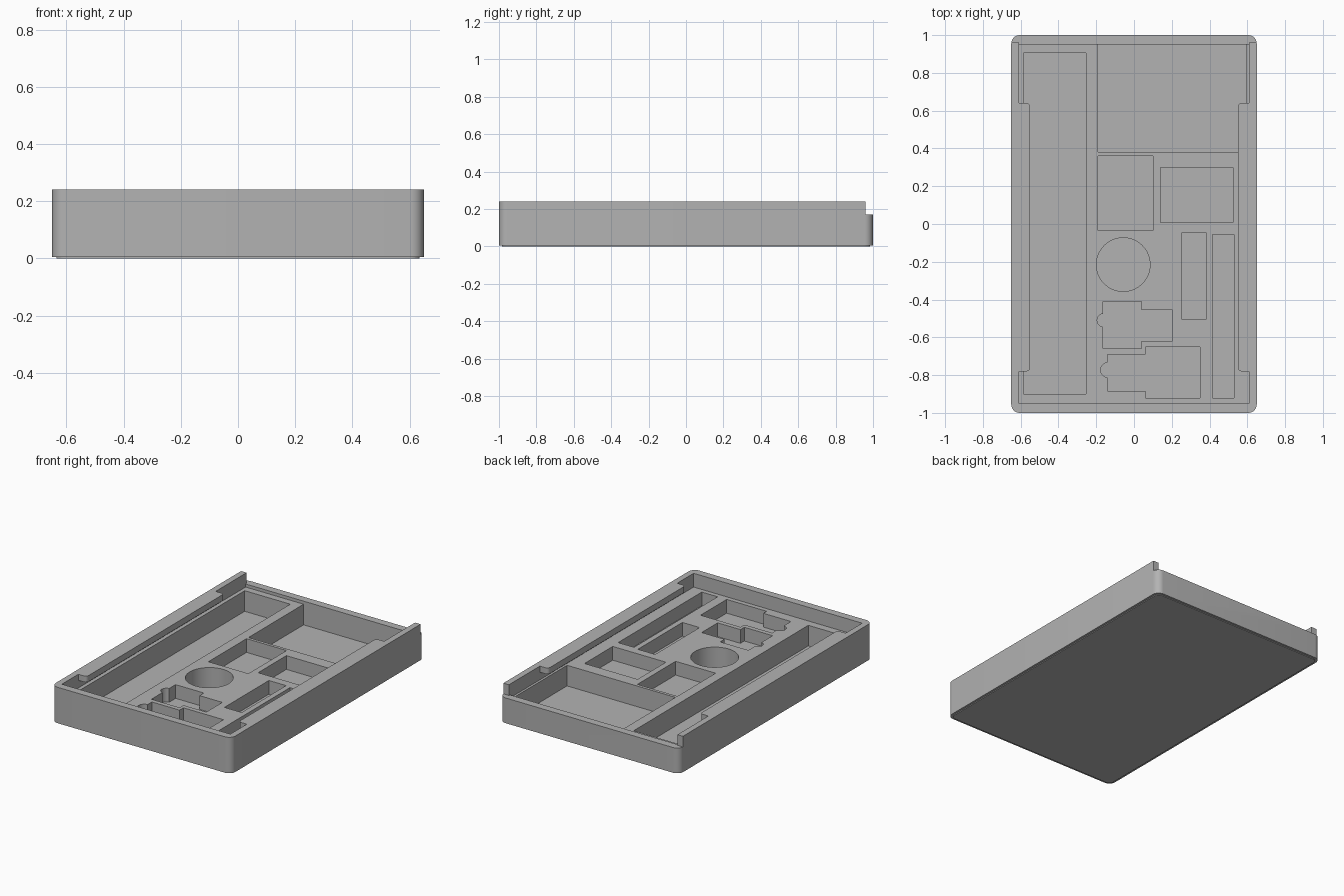
import bpy, bmesh, math
from mathutils import Vector

cube = bpy.data.objects.get("Cube")
if cube:
    bpy.data.objects.remove(cube, do_unlink=True)

grey = bpy.data.materials.new("matte_grey")
grey.use_nodes = True
colour = (0.45, 0.45, 0.45, 1)
grey.diffuse_color = colour
grey.node_tree.nodes["Principled BSDF"].inputs["Base Color"].default_value = colour


def prism(name, pts, z0, z1):
    """Upright prism; a third value on a square corner gives its fillet radius."""
    outline = []
    for i, p in enumerate(pts):
        a = Vector(p[:2])
        r = p[2] if len(p) > 2 else 0
        if not r:
            outline.append(a)
            continue
        u = (Vector(pts[i - 1][:2]) - a).normalized()
        v = (Vector(pts[(i + 1) % len(pts)][:2]) - a).normalized()
        for k in range(9):
            t = math.pi / 2 * k / 8
            outline.append(a + r * (u + v - v * math.cos(t) - u * math.sin(t)))
    bm = bmesh.new()
    face = bm.faces.new([bm.verts.new((p.x, p.y, z0)) for p in outline])
    top = bmesh.ops.extrude_face_region(bm, geom=[face])["geom"]
    bmesh.ops.translate(bm, vec=(0, 0, z1 - z0),
                        verts=[g for g in top if isinstance(g, bmesh.types.BMVert)])
    bmesh.ops.recalc_face_normals(bm, faces=bm.faces)
    mesh = bpy.data.meshes.new(name)
    bm.to_mesh(mesh)
    bm.free()
    mesh.materials.append(grey)
    obj = bpy.data.objects.new(name, mesh)
    bpy.context.collection.objects.link(obj)
    return obj


def box(x0, x1, y0, y1, r=0):
    return [(x0, y0, r), (x1, y0, r), (x1, y1, r), (x0, y1, r)]


def circle(x, y, r, n=64):
    return [(x + r * math.cos(2 * math.pi * i / n),
             y + r * math.sin(2 * math.pi * i / n)) for i in range(n)]


def activate(obj):
    bpy.ops.object.select_all(action='DESELECT')
    obj.select_set(True)
    bpy.context.view_layer.objects.active = obj


def cut(body, pts, z0, z1):
    cutter = prism("cutter", pts, z0, z1)
    cutter.hide_render = True
    mod = body.modifiers.new("cut", 'BOOLEAN')
    mod.operation, mod.solver, mod.object = 'DIFFERENCE', 'EXACT', cutter
    activate(body)
    bpy.ops.object.modifier_apply(modifier=mod.name)
    bpy.data.objects.remove(cutter, do_unlink=True)


DECK, SHALLOW, DEEP, LIP, TOP = 0.15, 0.06, 0.015, 0.2, 0.24
ABOVE = TOP + 0.1

# Outer tray and its thin base plate
tray = prism("tray", box(-0.65, 0.65, -1, 1, 0.045), 0.005, TOP)
prism("base_plate", box(-0.635, 0.635, -0.985, 0.985, 0.035), 0, 0.005)

# Lid recess running under the side lips
cut(tray, box(-0.61, 0.61, -0.95, 0.95), DECK, LIP)

# Lid opening, narrowed by a lip along each side
half = [(0.61, -0.95), (0.61, -0.78), (0.55, -0.78, 0.02),
        (0.55, 0.64, 0.02), (0.61, 0.64), (0.61, 1.1)]
cut(tray, half + [(-p[0], *p[1:]) for p in reversed(half)], LIP - 0.01, ABOVE)

# Low back wall where the lid slides in
cut(tray, box(-0.61, 0.61, 0.94, 1.1), 0.17, ABOVE)
cut(tray, box(-0.7, 0.7, 0.96, 1.1), 0.17, ABOVE)

# Deep pockets: long channel, large back bay, round well
for shape in (box(-0.585, -0.255, -0.9, 0.905),
              box(-0.19, 0.595, 0.38, 0.95),
              circle(-0.057, -0.215, 0.142)):
    cut(tray, shape, DEEP, DECK + 0.01)

# Shallow pockets: rectangles, slots and two figure-shaped seats
for shape in (box(-0.19, 0.1, -0.035, 0.36),
              box(0.14, 0.525, 0.008, 0.3),
              box(0.255, 0.38, -0.505, -0.045),
              box(0.415, 0.53, -0.92, -0.055),
              box(-0.165, 0.04, -0.66, -0.41),
              box(0.03, 0.205, -0.62, -0.455),
              circle(-0.16, -0.51, 0.035, 32),
              box(-0.14, 0.07, -0.885, -0.69),
              box(0.06, 0.35, -0.92, -0.65),
              circle(-0.138, -0.773, 0.039, 32)):
    cut(tray, shape, SHALLOW, DECK + 0.01)

activate(tray)
bpy.ops.object.shade_smooth_by_angle(angle=math.radians(30))
